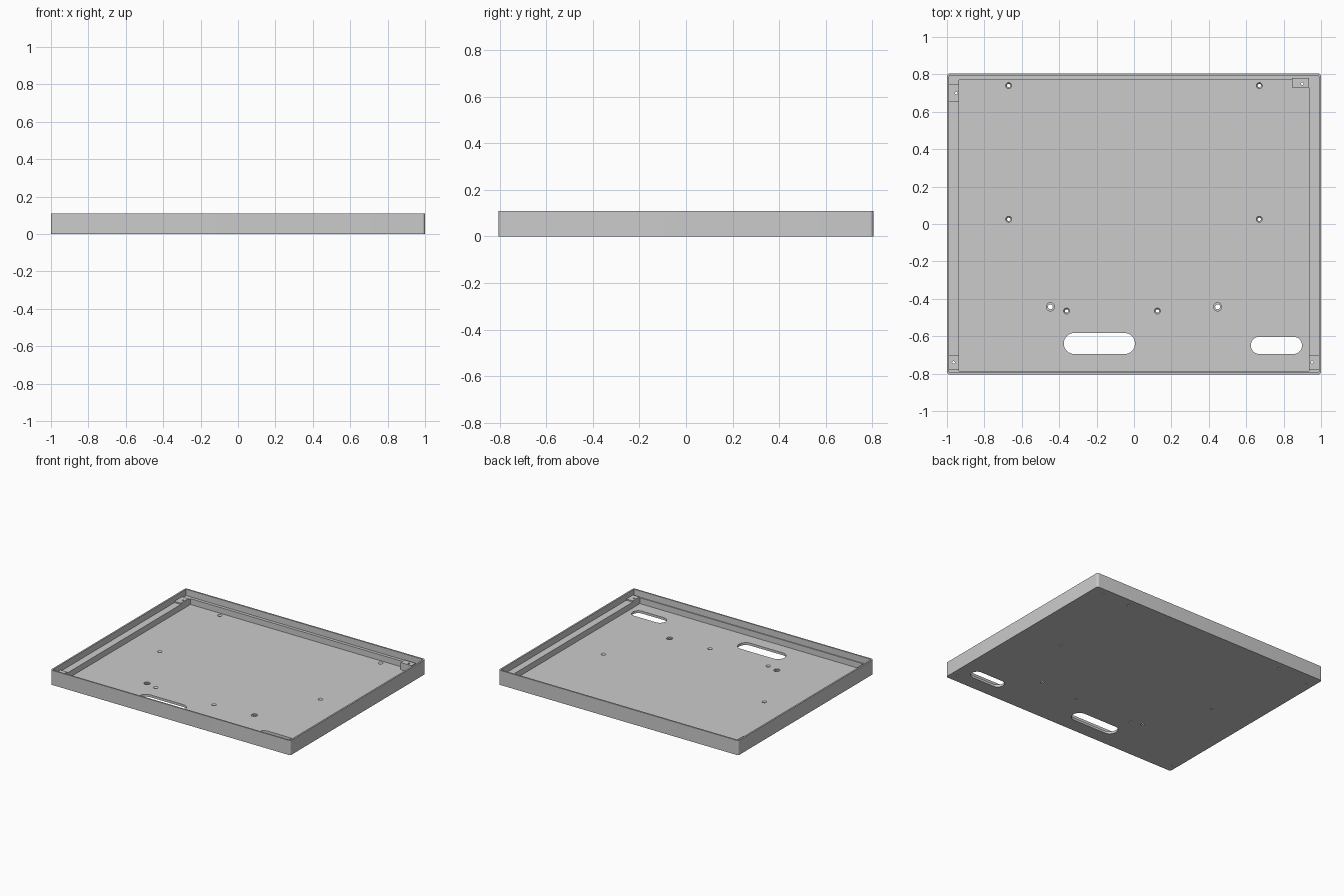
import bpy, bmesh, math

if "Cube" in bpy.data.objects:
    bpy.data.objects.remove(bpy.data.objects["Cube"])

H = 0.11        # total height
LEDGE = 0.062   # height of the inner ledge
FLOOR = 0.018   # floor thickness

grey = bpy.data.materials.new("plain grey")
grey.diffuse_color = (0.6, 0.6, 0.6, 1)
grey.use_nodes = True
grey.node_tree.nodes["Principled BSDF"].inputs["Base Color"].default_value = grey.diffuse_color


def rounded_rect(x0, x1, y0, y1, r, n=8):
    pts = []
    corners = ((x1 - r, y1 - r), (x0 + r, y1 - r), (x0 + r, y0 + r), (x1 - r, y0 + r))
    for k, (cx, cy) in enumerate(corners):
        for i in range(n + 1):
            a = math.pi / 2 * (k + i / n)
            pts.append((cx + r * math.cos(a), cy + r * math.sin(a)))
    return pts


def rect(x0, x1, y0, y1):
    return [(x0, y0), (x1, y0), (x1, y1), (x0, y1)]


def circle(x, y, r, n=24):
    return [(x + r * math.cos(2 * math.pi * i / n), y + r * math.sin(2 * math.pi * i / n))
            for i in range(n)]


def prism(name, pts, z0, z1, top=None):
    """Closed solid between an outline at z0 and one at z1."""
    bm = bmesh.new()
    lo = [bm.verts.new((x, y, z0)) for x, y in pts]
    hi = [bm.verts.new((x, y, z1)) for x, y in (top or pts)]
    bm.faces.new(lo[::-1])
    bm.faces.new(hi)
    n = len(pts)
    for i in range(n):
        j = (i + 1) % n
        bm.faces.new((lo[i], lo[j], hi[j], hi[i]))
    me = bpy.data.meshes.new(name)
    bm.to_mesh(me)
    bm.free()
    me.materials.append(grey)
    ob = bpy.data.objects.new(name, me)
    bpy.context.collection.objects.link(ob)
    return ob


def combine(target, other, op='DIFFERENCE'):
    """Boolean a helper into the target, then drop the helper."""
    other.hide_render = True
    mod = target.modifiers.new("cut", 'BOOLEAN')
    mod.operation = op
    mod.solver = 'EXACT'
    mod.object = other
    bpy.context.view_layer.objects.active = target
    bpy.ops.object.modifier_apply(modifier=mod.name)
    bpy.data.objects.remove(other, do_unlink=True)


# Tray: outer shell, thin rim pocket, then the deeper pocket inside the ledge
tray = prism("tray", rounded_rect(-1, 1, -0.805, 0.805, 0.015), 0, H)
combine(tray, prism("rim_pocket", rounded_rect(-0.988, 0.988, -0.794, 0.793, 0.004, 3), LEDGE, H + 0.1))
combine(tray, prism("floor_pocket", rect(-0.935, 0.935, -0.787, 0.77), FLOOR, H + 0.1))

# Corner mounting blocks: outline and height above the floor
blocks = [(-0.992, -0.935, 0.655, 0.745),
          (0.845, 0.935, 0.73, 0.78),
          (-0.992, -0.935, -0.78, -0.70),
          (0.935, 0.992, -0.78, -0.70)]
for b in blocks:
    combine(tray, prism("corner_block", rect(*b), FLOOR - 0.006, LEDGE + 0.01), 'UNION')

# Small holes through the corner blocks
for x, y in ((-0.95, 0.70), (0.90, 0.75), (-0.965, -0.74), (0.952, -0.74)):
    combine(tray, prism("block_hole", circle(x, y, 0.007, 16), -0.05, H + 0.1))

# Countersunk screw holes in the floor
screws = [(sx * 0.67, y) for sx in (-1, 1) for y in (0.74, 0.025)]
screws += [(-0.36, -0.465), (0.125, -0.465)]
for x, y in screws:
    combine(tray, prism("screw_hole", circle(x, y, 0.009), -0.05, 0.1))
    combine(tray, prism("countersink", circle(x, y, 0.009), 0.008, FLOOR + 0.001, circle(x, y, 0.017)))

# Larger counterbored holes
for x in (-0.447, 0.447):
    combine(tray, prism("bolt_hole", circle(x, -0.443, 0.013), -0.05, 0.1))
    combine(tray, prism("counterbore", circle(x, -0.443, 0.022), 0.009, 0.1))

# Two long cable slots near the front
for s in ((-0.375, 0.005, -0.695, -0.583, 0.055), (0.625, 0.898, -0.695, -0.603, 0.045)):
    combine(tray, prism("cable_slot", rounded_rect(*s), -0.05, 0.1))

# Smooth the small round walls while keeping hard edges
for o in bpy.context.selected_objects:
    o.select_set(False)
tray.select_set(True)
bpy.context.view_layer.objects.active = tray
bpy.ops.object.shade_smooth_by_angle(angle=math.radians(30))
